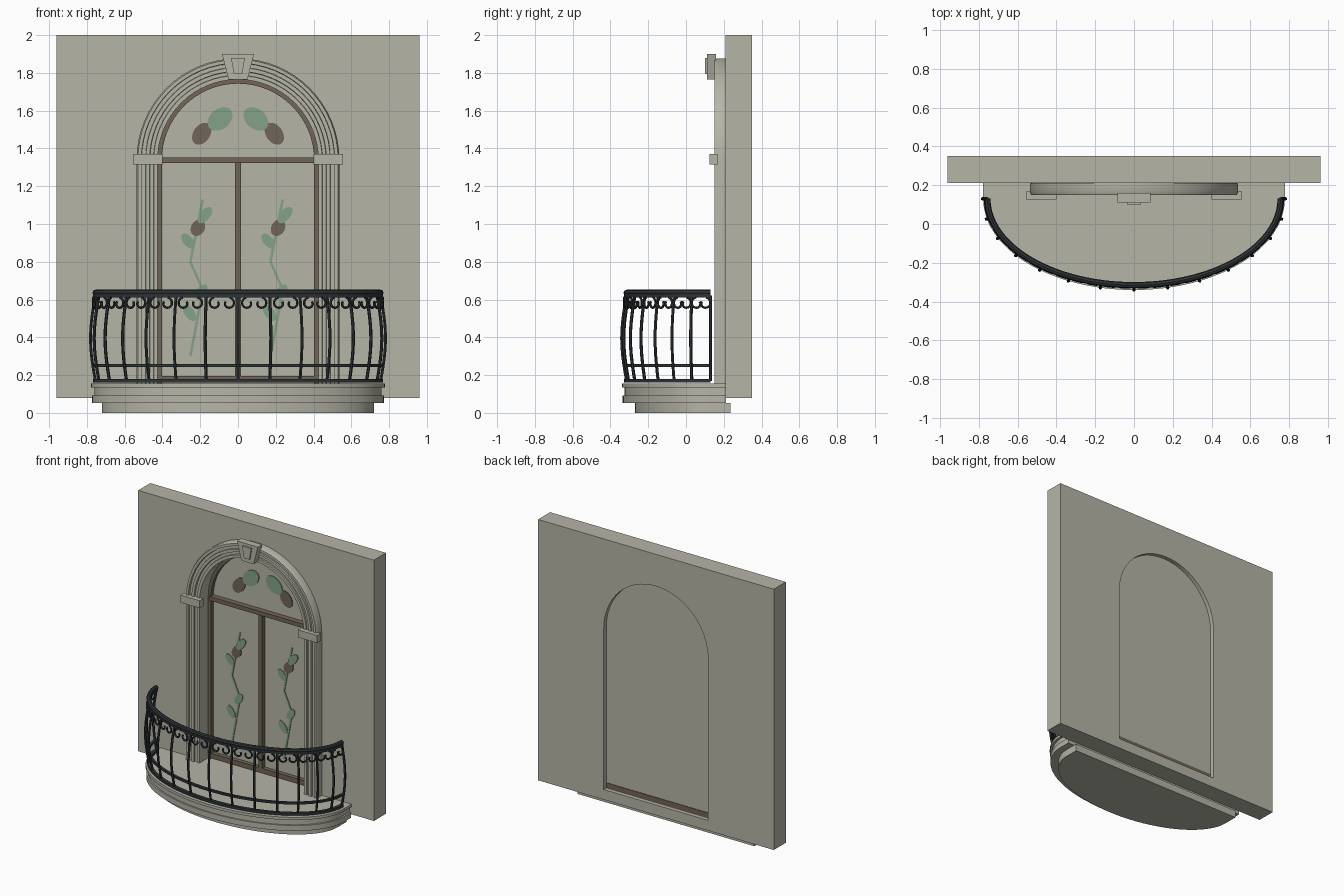
import bpy
import bmesh
from math import sin, cos, pi, hypot, radians

if "Cube" in bpy.data.objects:
    bpy.data.objects.remove(bpy.data.objects["Cube"])


def material(name, rgb):
    m = bpy.data.materials.new(name)
    m.use_nodes = True
    m.diffuse_color = (*rgb, 1)
    m.node_tree.nodes["Principled BSDF"].inputs["Base Color"].default_value = (*rgb, 1)
    return m


STONE = material("warm grey stone", (0.47, 0.46, 0.39))
WOOD = material("brown wood", (0.165, 0.13, 0.098))
LEAF = material("sage green", (0.23, 0.36, 0.25))
IRON = material("dark iron", (0.028, 0.035, 0.038))

SPRING, BASE = 1.34, 0.155      # arch springing height, floor height
CY = 0.13                       # centre of the balcony ellipse


def activate(ob):
    bpy.ops.object.select_all(action="DESELECT")
    ob.select_set(True)
    bpy.context.view_layer.objects.active = ob


def loft(name, rings, mat, smooth=True):
    """Skin closed rings of equal length and cap both ends."""
    bm = bmesh.new()
    rows = [[bm.verts.new(p) for p in ring] for ring in rings]
    n = len(rows[0])
    for a, b in zip(rows, rows[1:]):
        for i in range(n):
            j = (i + 1) % n
            bm.faces.new((a[i], a[j], b[j], b[i]))
    bm.faces.new(rows[0])
    bm.faces.new(rows[-1])
    bmesh.ops.recalc_face_normals(bm, faces=bm.faces)
    me = bpy.data.meshes.new(name)
    bm.to_mesh(me)
    bm.free()
    me.materials.append(mat)
    ob = bpy.data.objects.new(name, me)
    bpy.context.collection.objects.link(ob)
    if smooth:
        activate(ob)
        bpy.ops.object.shade_smooth_by_angle(angle=radians(25))
    return ob


def plate(name, outline, y0, y1, mat):
    """Extrude an (x, z) outline along y."""
    return loft(name, [[(x, y, z) for x, z in outline] for y in (y0, y1)], mat)


def box(name, x0, x1, y0, y1, z0, z1, mat):
    return plate(name, [(x0, z0), (x1, z0), (x1, z1), (x0, z1)], y0, y1, mat)


def to_mesh(ob, mat):
    ob.data.materials.append(mat)
    bpy.context.collection.objects.link(ob)
    activate(ob)
    bpy.ops.object.convert(target="MESH")
    bpy.ops.object.shade_smooth_by_angle(angle=radians(40))


def add_spline(cu, pts, cyclic=False):
    sp = cu.splines.new("POLY")
    sp.points.add(len(pts) - 1)
    for p, co in zip(sp.points, pts):
        p.co = (*co, 1)
    sp.use_cyclic_u = cyclic


def tubes(name, paths, radius, mat, res=1):
    cu = bpy.data.curves.new(name, "CURVE")
    cu.dimensions = "3D"
    cu.bevel_depth, cu.bevel_resolution, cu.use_fill_caps = radius, res, True
    for pts in paths:
        add_spline(cu, pts)
    to_mesh(bpy.data.objects.new(name, cu), mat)


def arch(r, z0=BASE, n=32):
    arc = [(-r * cos(pi * i / n), SPRING + r * sin(pi * i / n)) for i in range(n + 1)]
    return [(-r, z0)] + arc + [(r, z0)]


def arch_sweep(name, profile, mat):
    """Sweep an (r, y) profile around the doorway."""
    lines = [[(x, y, z) for x, z in arch(r)] for r, y in profile]
    return loft(name, list(zip(*lines)), mat)


# Wall with arched opening
cu = bpy.data.curves.new("wall", "CURVE")
cu.dimensions, cu.fill_mode, cu.extrude = "2D", "BOTH", 0.07
add_spline(cu, [(x, z, 0) for x, z in ((-0.96, 0.08), (0.96, 0.08), (0.96, 2), (-0.96, 2))], True)
add_spline(cu, [(x, z, 0) for x, z in arch(0.53)], True)
wall = bpy.data.objects.new("wall", cu)
wall.rotation_euler.x = pi / 2
wall.location.y = 0.28
to_mesh(wall, STONE)

# Moulded door surround
profile = [(0.425, 0.35), (0.53, 0.35), (0.53, 0.209), (0.537, 0.209), (0.537, 0.165), (0.53, 0.15),
           (0.512, 0.15), (0.51, 0.165), (0.49, 0.165), (0.488, 0.154), (0.468, 0.154),
           (0.466, 0.168), (0.448, 0.168), (0.446, 0.158), (0.425, 0.158)]
arch_sweep("door_surround", profile, STONE)

# Keystone and impost blocks
plate("keystone", [(-0.05, 1.765), (0.05, 1.765), (0.085, 1.9), (-0.085, 1.9)], 0.11, 0.16, STONE)
plate("keystone_panel", [(-0.022, 1.795), (0.022, 1.795), (0.037, 1.88), (-0.037, 1.88)], 0.1, 0.11, STONE)
for side, s in (("left", 1), ("right", -1)):
    box(side + "_impost", s * 0.4, s * 0.557, 0.125, 0.168, 1.315, 1.37, STONE)

# Door panel and timber frame
plate("door_panel", arch(0.426), 0.29, 0.32, STONE)
arch_sweep("door_frame", [(0.403, 0.26), (0.426, 0.26), (0.426, 0.291), (0.403, 0.291)], WOOD)
box("transom", -0.41, 0.41, 0.25, 0.291, 1.322, 1.352, WOOD)
box("mullion", -0.015, 0.015, 0.258, 0.291, 0.18, 1.33, WOOD)
box("door_sill", -0.42, 0.42, 0.26, 0.324, 0.16, 0.195, WOOD)


# Painted plant decoration
def leaf(name, x, z, a, b, tilt, mat, y=0.284):
    c, s = cos(radians(tilt)), sin(radians(tilt))
    ring = [(a * cos(k * pi / 12), b * sin(k * pi / 12)) for k in range(24)]
    plate(name, [(x + u * c - v * s, z + u * s + v * c) for u, v in ring], y, 0.2905, mat)


stem = [(0.025, 1.13), (-0.04, 0.8), (0.025, 0.65), (-0.04, 0.3)]
for side, s in (("left", 1), ("right", -1)):
    cx = s * 0.212
    w = 0.007
    outline = [(cx + x - w, z) for x, z in stem] + [(cx + x + w, z) for x, z in reversed(stem)]
    plate(side + "_stem", outline, 0.285, 0.2905, LEAF)
    leaf(side + "_blossom", cx, 0.98, 0.046, 0.036, 60, WOOD, 0.2835)
    leaf(side + "_top_leaf", cx + 0.037, 1.047, 0.052, 0.027, 50, LEAF, 0.2825)
    leaf(side + "_upper_leaf", cx - 0.053, 0.91, 0.046, 0.026, 130, LEAF)
    leaf(side + "_middle_leaf", cx + 0.017, 0.64, 0.046, 0.026, 55, LEAF)
    leaf(side + "_lower_leaf", cx - 0.045, 0.53, 0.05, 0.026, 125, LEAF)
    leaf(side + "_fan_leaf", s * 0.095, 1.556, 0.074, 0.053, -s * 40, LEAF, 0.283)
    leaf(side + "_fan_blossom", s * 0.192, 1.478, 0.064, 0.044, -s * 55, WOOD)


# Stepped balcony slab
def slab(name, a, b, z0, z1, back):
    n = 48
    half = [(-a * cos(pi * i / n), CY - b * sin(pi * i / n)) for i in range(n + 1)]
    outline = [(-a, back)] + half + [(a, back)]
    loft(name, [[(x, y, z) for x, y in outline] for z in (z0, z1)], STONE)


slab("slab_base", 0.72, 0.4, 0, 0.053, 0.235)
slab("slab_lower_step", 0.772, 0.465, 0.053, 0.093, 0.212)
slab("slab_middle", 0.76, 0.455, 0.093, 0.135, 0.212)
slab("slab_top", 0.777, 0.47, 0.135, BASE, 0.212)

# Railing: points lie on a half ellipse, t = 0 at the front
A, B = 0.755, 0.445


def rail_point(t, z, out=0.0):
    return ((A + out) * sin(t), CY - (B + out) * cos(t), z)


def rail(name, z0, z1, inner, outer):
    ts = [-pi / 2 + pi * i / 56 for i in range(57)]
    corners = [(z0, inner), (z0, outer), (z1, outer), (z1, inner)]
    loft(name, [[rail_point(t, z, o) for z, o in corners] for t in ts], IRON)


tubes("handrail", [[rail_point(-pi / 2 + pi * i / 56, 0.636) for i in range(57)]], 0.016, IRON, 2)
rail("upper_rail", 0.612, 0.626, -0.012, 0.012)
rail("middle_rail", 0.243, 0.258, -0.008, 0.01)
rail("bottom_rail", 0.162, 0.18, -0.012, 0.012)

# Bowed balusters
step = pi / 14
stations = [(i - 7) * step for i in range(15)]
bars = [[rail_point(t, 0.17 + 0.45 * k / 10, 0.026 * sin(pi * k / 10)) for k in range(11)]
        for t in stations]
tubes("balusters", bars, 0.0085, IRON)


# Hooked scrolls, a facing pair in each bay
def scroll(t0, s):
    speed = hypot(A * cos(t0), B * sin(t0))
    pts = []
    for k in range(15):
        ang = radians(100 + 290 * k / 14)
        r = 0.032 * (1 - 0.45 * k / 14)
        pts.append(rail_point(t0 + s * r * cos(ang) / speed, 0.58 + r * sin(ang), 0.012))
    return pts


hooks = []
for t in stations[:-1]:
    hooks += [scroll(t + 0.29 * step, 1), scroll(t + 0.71 * step, -1)]
tubes("scrolls", hooks, 0.0065, IRON)
